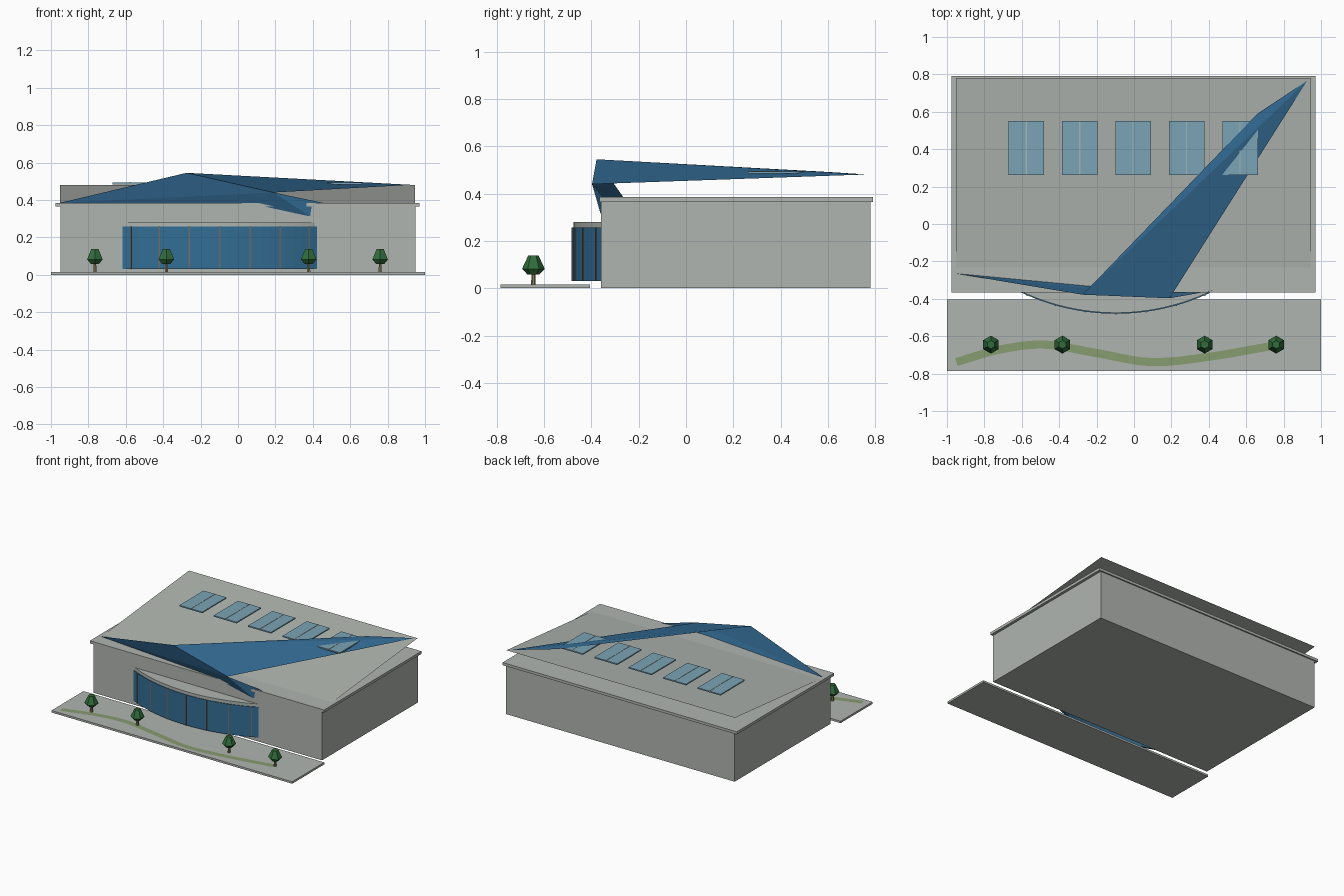
import bpy, bmesh, math
from mathutils import Vector

cube = bpy.data.objects.get("Cube")
if cube:
    bpy.data.objects.remove(cube, do_unlink=True)


def lin(c):
    return c / 12.92 if c <= 0.04045 else ((c + 0.055) / 1.055) ** 2.4


def material(name, *srgb):
    m = bpy.data.materials.new(name)
    m.use_nodes = True
    col = [lin(c) for c in srgb] + [1]
    m.diffuse_color = col
    m.node_tree.nodes["Principled BSDF"].inputs["Base Color"].default_value = col
    return m


CONCRETE = material("concrete", 0.69, 0.71, 0.69)
BLUE = material("blue_roof", 0.20, 0.42, 0.58)
GLASS = material("blue_glass", 0.20, 0.43, 0.58)
SKY = material("skylight_glass", 0.48, 0.64, 0.71)
FRAME = material("bronze_frame", 0.45, 0.42, 0.40)
PALE = material("pale_frame", 0.66, 0.71, 0.72)
GRASS = material("path_green", 0.53, 0.61, 0.44)
LEAF = material("leaf_green", 0.19, 0.42, 0.23)
TRUNK = material("trunk_tan", 0.55, 0.51, 0.38)


def mesh_object(name, verts, faces, mat):
    me = bpy.data.meshes.new(name)
    me.from_pydata([tuple(v) for v in verts], [], faces)
    me.materials.append(mat)
    ob = bpy.data.objects.new(name, me)
    bpy.context.collection.objects.link(ob)
    return ob


def box(name, x, y, z, mat):
    bm = bmesh.new()
    bmesh.ops.create_cube(bm, size=1)
    for v in bm.verts:
        v.co = [a + (b - a) * (c + 0.5) for (a, b), c in zip((x, y, z), v.co)]
    ob = mesh_object(name, [], [], mat)
    bm.to_mesh(ob.data)
    bm.free()
    return ob


def lathe(name, centre, profile, sides, mat):
    """Faceted solid from (radius, height) rings, with a corner pointing along y."""
    cx, cy = centre
    verts = [(cx + r * math.sin(math.tau * i / sides), cy + r * math.cos(math.tau * i / sides), z)
             for r, z in profile for i in range(sides)]
    faces = []
    for k in range(len(profile) - 1):
        for i in range(sides):
            j = (i + 1) % sides
            a, b = k * sides, (k + 1) * sides
            faces.append((a + j, a + i, b + i, b + j))
    top = (len(profile) - 1) * sides
    faces.append(tuple(range(sides)))
    faces.append(tuple(reversed(range(top, top + sides))))
    return mesh_object(name, verts, faces, mat)


def prism(name, outline, z0, z1, mat):
    """Vertical extrusion of a closed outline, counter-clockwise from above."""
    n = len(outline)
    verts = [(x, y, z) for z in (z0, z1) for x, y in outline]
    faces = [(i, (i + 1) % n, (i + 1) % n + n, i + n) for i in range(n)]
    faces += [tuple(reversed(range(n))), tuple(range(n, 2 * n))]
    return mesh_object(name, verts, faces, mat)


# Main hall and its roof
box("main_hall", (-0.95, 0.95), (-0.36, 0.78), (0, 0.365), CONCRETE)
box("roof_slab", (-0.975, 0.97), (-0.365, 0.79), (0.365, 0.385), CONCRETE)
mesh_object("sloped_roof_sheet",
            [(-0.953, -0.36, 0.373), (0.945, -0.36, 0.373), (0.945, 0.78, 0.48), (-0.953, 0.78, 0.48)],
            [(0, 1, 2, 3)], CONCRETE)

# Folded blue canopy: leaning front panel and a long swept top panel
left_tip, peak, fold = (-0.95, -0.265, 0.385), (-0.275, -0.378, 0.545), (0.19, -0.397, 0.44)
low_tip, right_end = (0.38, -0.361, 0.315), (0.50, -0.342, 0.375)
back_edge, back_tip = (0.66, 0.59, 0.492), (0.925, 0.765, 0.481)
mesh_object("folded_canopy",
            [left_tip, peak, fold, low_tip, right_end, back_edge, back_tip],
            [(0, 2, 1), (0, 3, 2), (2, 3, 4), (1, 2, 6), (1, 6, 5)], BLUE)

# Row of skylights with a centre bar
for i in range(5):
    cx = -0.576 + 0.2858 * i
    box(f"skylight_{i + 1}", (cx - 0.095, cx + 0.095), (0.262, 0.55), (0.484, 0.493), SKY)
    box(f"skylight_bar_{i + 1}", (cx - 0.003, cx + 0.003), (0.262, 0.55), (0.484, 0.495), PALE)

# Bowed glass entrance
MID, RADIUS, HALF = -0.097, 1.185, math.radians(26)
CENTRE_Y = -0.48 + RADIUS


def arc(radius, half=HALF, steps=24):
    angles = [-half + 2 * half * i / steps for i in range(steps + 1)]
    return [(MID + radius * math.sin(a), CENTRE_Y - radius * math.cos(a)) for a in angles]


outer, inner = arc(RADIUS), arc(RADIUS - 0.012)
prism("entrance_glass", outer + inner[::-1], 0.03, 0.257, GLASS)
prism("entrance_roof", arc(RADIUS - 0.005), 0.257, 0.28, CONCRETE)
for i in range(-3, 4):
    a = math.radians(7.9 * i)
    x, y = MID + RADIUS * math.sin(a), CENTRE_Y - RADIUS * math.cos(a)
    bar = box(f"entrance_mullion_{i + 4}", (-0.004, 0.004), (-0.003, 0.006), (0.03, 0.257), FRAME)
    bar.location = (x, y, 0)
    bar.rotation_euler.z = a

# Forecourt with a winding strip
box("forecourt", (-1, 1), (-0.785, -0.405), (0, 0.015), CONCRETE)
ctrl = [Vector(p) for p in ((-0.95, -0.738), (-0.72, -0.672), (-0.48, -0.645), (-0.2, -0.69),
                            (0.09, -0.738), (0.4, -0.71), (0.76, -0.648))]
ctrl = [2 * ctrl[0] - ctrl[1]] + ctrl + [2 * ctrl[-1] - ctrl[-2]]
line = []
for a, b, c, d in zip(ctrl, ctrl[1:], ctrl[2:], ctrl[3:]):
    for s in range(6):
        t = s / 6
        line.append(0.5 * (2 * b + (c - a) * t + (2 * a - 5 * b + 4 * c - d) * t ** 2
                           + (3 * b - a - 3 * c + d) * t ** 3))
line.append(ctrl[-2])
right_side, left_side = [], []
for i, p in enumerate(line):
    d = (line[min(i + 1, len(line) - 1)] - line[max(i - 1, 0)]).normalized()
    n = Vector((-d.y, d.x)) * 0.022
    right_side.append(p - n)
    left_side.append(p + n)
count = len(line)
mesh_object("winding_strip", [(p.x, p.y, 0.017) for p in right_side + left_side],
            [(i, i + 1, count + i + 1, count + i) for i in range(count - 1)], GRASS)

# Trees
for i, x in enumerate((-0.765, -0.383, 0.378, 0.76)):
    spot = (x, -0.645)
    lathe(f"tree_trunk_{i + 1}", spot, [(0.010, 0.015), (0.007, 0.075)], 6, TRUNK)
    lathe(f"tree_crown_{i + 1}", spot, [(0.025, 0.058), (0.048, 0.082), (0.022, 0.138)], 6, LEAF)
